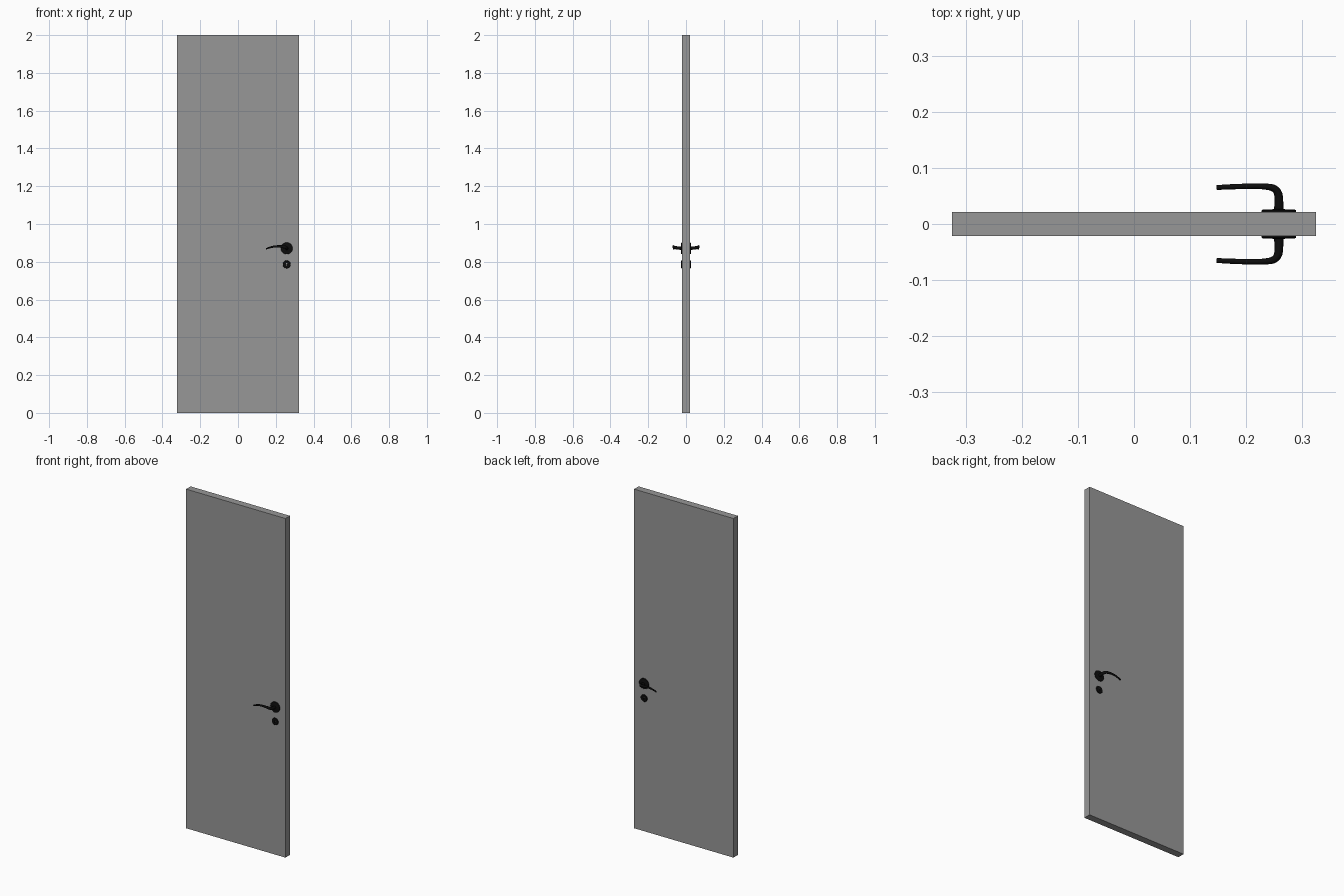
import bpy, bmesh, math
from mathutils import Vector

if "Cube" in bpy.data.objects:
    bpy.data.objects.remove(bpy.data.objects["Cube"])

HX, HZ, KZ = 0.258, 0.871, 0.786   # handle axis and keyhole height
FACE = -0.021                      # front face of the leaf


def paint(name, v):
    m = bpy.data.materials.new(name)
    m.diffuse_color = (v, v, v, 1)
    m.use_nodes = True
    m.node_tree.nodes["Principled BSDF"].inputs["Base Color"].default_value = m.diffuse_color
    return m


black = paint("black_metal", 0.004)
grey = paint("dark_grey_leaf", 0.31)


def skin(name, rings, smooth=True):
    """Closed surface through equal-sized rings of points."""
    bm = bmesh.new()
    vs = [[bm.verts.new(p) for p in r] for r in rings]
    n = len(vs[0])
    for a, b in zip(vs, vs[1:]):
        for i in range(n):
            j = (i + 1) % n
            bm.faces.new((a[i], a[j], b[j], b[i]))
    bm.faces.new(vs[0][::-1])
    bm.faces.new(vs[-1])
    bmesh.ops.recalc_face_normals(bm, faces=bm.faces)
    me = bpy.data.meshes.new(name)
    bm.to_mesh(me)
    bm.free()
    me.materials.append(black)
    ob = bpy.data.objects.new(name, me)
    bpy.context.collection.objects.link(ob)
    bpy.ops.object.select_all(action='DESELECT')
    ob.select_set(True)
    bpy.context.view_layer.objects.active = ob
    if smooth:
        bpy.ops.object.shade_smooth_by_angle(angle=math.radians(35))
    return ob


def add_mirror(ob):
    m = ob.modifiers.new("both_sides", 'MIRROR')
    m.use_axis = (False, True, False)


def disc(name, z, profile, n=32):
    """Turned plate on the door face; profile is (radius, height)."""
    return skin(name, [[(HX + r * math.cos(2 * math.pi * i / n), FACE - h,
                         z + r * math.sin(2 * math.pi * i / n)) for i in range(n)]
                       for r, h in profile])


# Door leaf
bpy.ops.mesh.primitive_cube_add(size=1, location=(0, 0, 1))
leaf = bpy.context.object
leaf.name = "door_leaf"
leaf.scale = (0.648, 0.042, 2)
bpy.ops.object.transform_apply(location=True, rotation=False, scale=True)
leaf.data.materials.append(grey)

# Rosette behind the lever
add_mirror(disc("handle_rosette", HZ, [(0.031, -0.002), (0.031, 0.003), (0.029, 0.0045),
                                       (0.012, 0.005), (0.010, 0.006), (0.006, 0.006)]))

# Keyhole plate with a keyhole cut through to the leaf
plate = disc("keyhole_plate", KZ, [(0.021, -0.002), (0.021, 0.003), (0.0195, 0.0045),
                                   (0.006, 0.0045)])
outline = [(0.0035 * math.cos(a), 0.004 + 0.0035 * math.sin(a))
           for a in (math.radians(-60 + 300 * i / 14) for i in range(15))]
outline += [(-0.0013, -0.008), (0.0013, -0.008)]
cutter = skin("keyhole_cutter", [[(HX + x, y, KZ + z) for x, z in outline]
                                 for y in (FACE - 0.02, FACE + 0.0005)], smooth=False)
cut = plate.modifiers.new("keyhole", 'BOOLEAN')
cut.operation, cut.solver, cut.object = 'DIFFERENCE', 'EXACT', cutter
bpy.context.view_layer.objects.active = plate
bpy.ops.object.modifier_apply(modifier="keyhole")
bpy.data.objects.remove(cutter)
add_mirror(plate)

# Lever: x, y, z, half thickness, half height along the path
path = [(0.258, -0.020, 0.871, 0.0085, 0.0085), (0.258, -0.043, 0.873, 0.0078, 0.0085),
        (0.256, -0.056, 0.875, 0.0072, 0.0085), (0.247, -0.0645, 0.878, 0.0062, 0.0080),
        (0.225, -0.0672, 0.881, 0.0050, 0.0068), (0.195, -0.0670, 0.881, 0.0048, 0.0055),
        (0.170, -0.0662, 0.876, 0.0046, 0.0045), (0.148, -0.0650, 0.868, 0.0043, 0.0033)]
pts = [Vector(p) for p in path]
pts = [2 * pts[0] - pts[1]] + pts + [2 * pts[-1] - pts[-2]]
line = []
for a, b, c, d in zip(pts, pts[1:], pts[2:], pts[3:]):
    for k in range(4):
        t = k / 4
        line.append(0.5 * (2 * b + (c - a) * t + (2 * a - 5 * b + 4 * c - d) * t * t
                           + (3 * b - a - 3 * c + d) * t ** 3))
line.append(pts[-2])

rings = []
for i, p in enumerate(line):
    tan = line[min(i + 1, len(line) - 1)] - line[max(i - 1, 0)]
    tan = Vector(tan[:3]).normalized()
    side = tan.cross(Vector((0, 0, 1))).normalized()
    up = side.cross(tan)
    rings.append([Vector(p[:3]) + side * p[3] * math.cos(2 * math.pi * k / 16)
                  + up * p[4] * math.sin(2 * math.pi * k / 16) for k in range(16)])
add_mirror(skin("lever_handle", rings))
